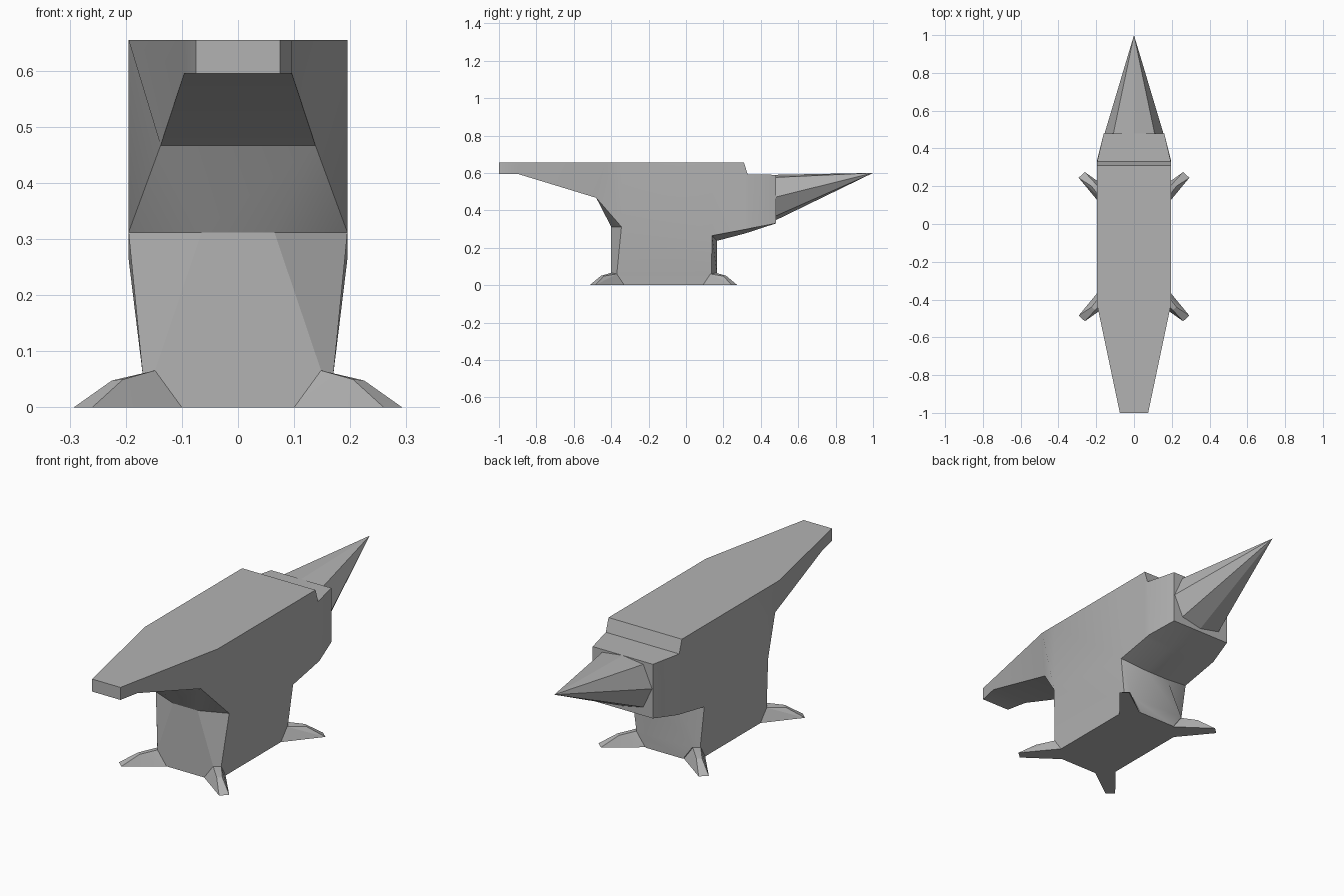
import bpy, bmesh, math

if "Cube" in bpy.data.objects:
    bpy.data.objects.remove(bpy.data.objects["Cube"])

iron = bpy.data.materials.new("iron_grey")
iron.diffuse_color = (0.45, 0.45, 0.45, 1)
iron.use_nodes = True
iron.node_tree.nodes["Principled BSDF"].inputs["Base Color"].default_value = iron.diffuse_color


def finish(name, bm, angle=25):
    bmesh.ops.remove_doubles(bm, verts=bm.verts[:], dist=0.001)
    bmesh.ops.recalc_face_normals(bm, faces=bm.faces[:])
    mesh = bpy.data.meshes.new(name)
    bm.to_mesh(mesh)
    bm.free()
    mesh.materials.append(iron)
    ob = bpy.data.objects.new(name, mesh)
    bpy.context.collection.objects.link(ob)
    bpy.ops.object.select_all(action='DESELECT')
    ob.select_set(True)
    bpy.context.view_layer.objects.active = ob
    bpy.ops.object.shade_smooth_by_angle(angle=math.radians(angle))
    return ob


def bridge(bm, a, b, skip=()):
    n = len(a)
    for i in range(n):
        if i not in skip:
            j = (i + 1) % n
            bm.faces.new((a[i], a[j], b[j], b[i]))


def ring(bm, pts):
    return [bm.verts.new(p) for p in pts]


# Body: stations along y, each with (y, half width, z) for top, lower corner, inner keel
stations = [
    ((-1.0, .075, .655), (-1.0, .075, .595), (-1.0, .075, .595)),
    ((-.90, .096, .655), (-.90, .096, .595), (-.90, .096, .595)),
    ((-.43, .195, .655), (-.48, .138, .467), (-.48, .138, .467)),
    ((-.345, .195, .655), (-.345, .195, .312), (-.40, .065, .312)),
    ((.14, .195, .655), (.14, .195, .265), (.165, .065, .237)),
    ((.31, .195, .655), (.31, .195, .297), (.31, .065, .275)),
    ((.33, .195, .592), (.34, .195, .303), (.34, .065, .284)),
    ((.48, .16, .59), (.48, .16, .33), (.48, .065, .33)),
]
bm = bmesh.new()
loops = []
for top, low, keel in stations:
    right = [(w, y, z) for y, w, z in (top, low, keel)]
    loops.append(ring(bm, right + [(-x, y, z) for x, y, z in reversed(right)]))
for k in range(len(loops) - 1):
    # The waist joins under the fourth segment, so it stays open below
    bridge(bm, loops[k], loops[k + 1], skip=(1, 2, 3) if k == 3 else ())
bm.faces.new(loops[0])
bm.faces.new(loops[-1])

# Waist: rings going down from the body to the floor
waist = [
    [(.065, -.40, .312), (.195, -.345, .312), (.195, .14, .265), (.065, .165, .237)],
    [(.148, -.40, .066), (.17, -.37, .06), (.17, .135, .06), (.148, .165, .066)],
    [(.10, -.40, 0), (.165, -.33, 0), (.165, .09, 0), (.10, .165, 0)],
]
rings = [ring(bm, r + [(-x, y, z) for x, y, z in reversed(r)]) for r in waist]
bridge(bm, rings[0], rings[1])
bridge(bm, rings[1], rings[2])
bm.faces.new(rings[2])
finish("anvil_body", bm)

# Horn: eight-sided cone drawn to a point
bm = bmesh.new()
section = [(0, .59), (.11, .576), (.157, .47), (.11, .368), (0, .345),
           (-.11, .368), (-.157, .47), (-.11, .576)]
base = ring(bm, [(x, .475, z) for x, z in section])
tip = bm.verts.new((0, 1.0, .6))
bm.faces.new(base)
for i in range(8):
    bm.faces.new((base[i], base[(i + 1) % 8], tip))
finish("horn", bm, 10)

# Feet: four splayed toes mirrored about x = 0 and y = -0.12
foot = [(.148, -.40, .066), (.17, -.37, .06), (.205, -.455, .05), (.225, -.44, .048),
        (.26, -.515, 0), (.293, -.485, 0), (.10, -.40, 0), (.165, -.33, 0)]
for sx, side in ((1, "right"), (-1, "left")):
    for sy, end in ((1, "front"), (-1, "back")):
        bm = bmesh.new()
        ring(bm, [(sx * x, -.12 + sy * (y + .12), z) for x, y, z in foot])
        bmesh.ops.convex_hull(bm, input=bm.verts[:])
        finish(f"foot_{end}_{side}", bm, 10)
